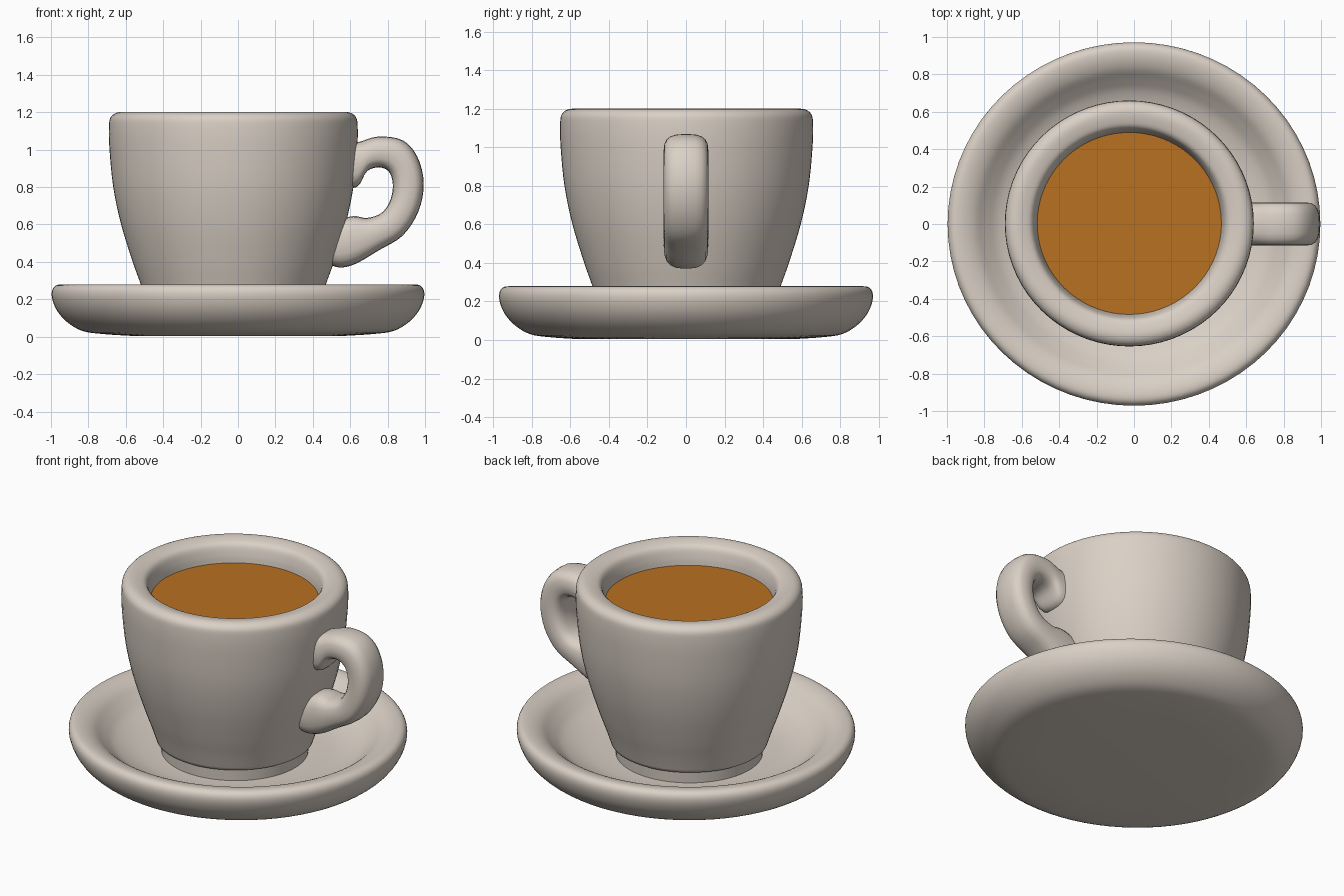
import bpy, bmesh, math
from mathutils import Vector

if "Cube" in bpy.data.objects:
    bpy.data.objects.remove(bpy.data.objects["Cube"])


def material(name, rgb):
    m = bpy.data.materials.new(name)
    m.diffuse_color = (*rgb, 1.0)
    m.use_nodes = True
    m.node_tree.nodes["Principled BSDF"].inputs["Base Color"].default_value = m.diffuse_color
    return m


ceramic = material("warm_white_ceramic", (0.70, 0.63, 0.56))
coffee = material("coffee_brown", (0.48, 0.165, 0.015))


def smooth_path(pts, steps=4):
    """Catmull-Rom interpolation through tuples of any length."""
    out = []
    n = len(pts)
    for i in range(n - 1):
        quad = [pts[max(i - 1, 0)], pts[i], pts[i + 1], pts[min(i + 2, n - 1)]]
        for s in range(steps):
            t = s / steps
            out.append(tuple(
                0.5 * (2 * b + (c - a) * t + (2 * a - 5 * b + 4 * c - d) * t * t
                       + (3 * b - a - 3 * c + d) * t ** 3)
                for a, b, c, d in zip(*quad)))
    out.append(tuple(pts[-1]))
    return out


def loft(name, rings, mat, angle=50):
    """Skin closed rings of points and cap both ends."""
    bm = bmesh.new()
    vs = [[bm.verts.new(p) for p in ring] for ring in rings]
    n = len(vs[0])
    for a, b in zip(vs, vs[1:]):
        for i in range(n):
            j = (i + 1) % n
            bm.faces.new((a[i], a[j], b[j], b[i]))
    bm.faces.new(vs[0][::-1])
    bm.faces.new(vs[-1])
    bmesh.ops.recalc_face_normals(bm, faces=bm.faces)
    me = bpy.data.meshes.new(name)
    bm.to_mesh(me)
    bm.free()
    me.materials.append(mat)
    ob = bpy.data.objects.new(name, me)
    bpy.context.collection.objects.link(ob)
    bpy.ops.object.select_all(action='DESELECT')
    ob.select_set(True)
    bpy.context.view_layer.objects.active = ob
    bpy.ops.object.shade_smooth_by_angle(angle=math.radians(angle))
    return ob


def lathe(name, profile, mat, cx=0.0, cy=0.0, ys=1.0, seg=72):
    rings = [[(cx + r * math.cos(2 * math.pi * k / seg),
               cy + r * ys * math.sin(2 * math.pi * k / seg), z)
              for k in range(seg)] for r, z in profile]
    return loft(name, rings, mat)


# Saucer: flat base, rounded thick rim, dished top
saucer = [(0.58, 0.005), (0.72, 0.014), (0.83, 0.03), (0.91, 0.075), (0.965, 0.135),
          (0.993, 0.20), (0.993, 0.25), (0.965, 0.277), (0.91, 0.275), (0.85, 0.25),
          (0.79, 0.20), (0.72, 0.15), (0.60, 0.11), (0.45, 0.095), (0.20, 0.09)]
lathe("saucer", smooth_path(saucer), ceramic, ys=0.975)

# Cup: stepped foot, flared wall, thick rounded rim, inner cavity
foot = [(0.43, 0.08), (0.435, 0.165), (0.46, 0.175)]
wall = [(0.46, 0.175), (0.495, 0.28), (0.538, 0.40), (0.600, 0.60), (0.642, 0.80),
        (0.662, 1.0), (0.665, 1.12), (0.655, 1.175), (0.615, 1.20), (0.56, 1.195),
        (0.52, 1.175), (0.50, 1.12), (0.49, 1.05), (0.46, 0.80), (0.36, 0.40),
        (0.20, 0.25)]
lathe("cup", foot[:2] + smooth_path(wall), ceramic, cx=-0.025, cy=0.003, ys=0.988)

# Coffee surface: thin disc inside the cup
lathe("coffee", [(0.49, 1.055), (0.497, 1.07)], coffee, cx=-0.027, cy=0.003, ys=0.99)

# Handle: outer x, z and inner x, z of each cross-section
sections = [(0.53, 1.03, 0.53, 0.80), (0.64, 1.04, 0.635, 0.80), (0.75, 1.07, 0.69, 0.885),
            (0.88, 1.05, 0.76, 0.905), (0.96, 0.96, 0.812, 0.875), (0.993, 0.82, 0.828, 0.80),
            (0.965, 0.67, 0.81, 0.72), (0.88, 0.54, 0.765, 0.66), (0.75, 0.46, 0.69, 0.635),
            (0.63, 0.39, 0.615, 0.645), (0.54, 0.37, 0.53, 0.62), (0.46, 0.40, 0.46, 0.60)]


def handle_ring(ox, oz, ix, iz, half=0.116, n=20, power=0.7):
    mid = Vector(((ox + ix) / 2, 0, (oz + iz) / 2))
    rad = Vector(((ox - ix) / 2, 0, (oz - iz) / 2))
    ring = []
    for k in range(n):
        a = 2 * math.pi * k / n
        c = math.copysign(abs(math.cos(a)) ** power, math.cos(a))
        s = math.copysign(abs(math.sin(a)) ** power, math.sin(a))
        ring.append(mid + rad * c + Vector((0, half * s, 0)))
    return ring


loft("handle", [handle_ring(*s) for s in smooth_path(sections)], ceramic)
